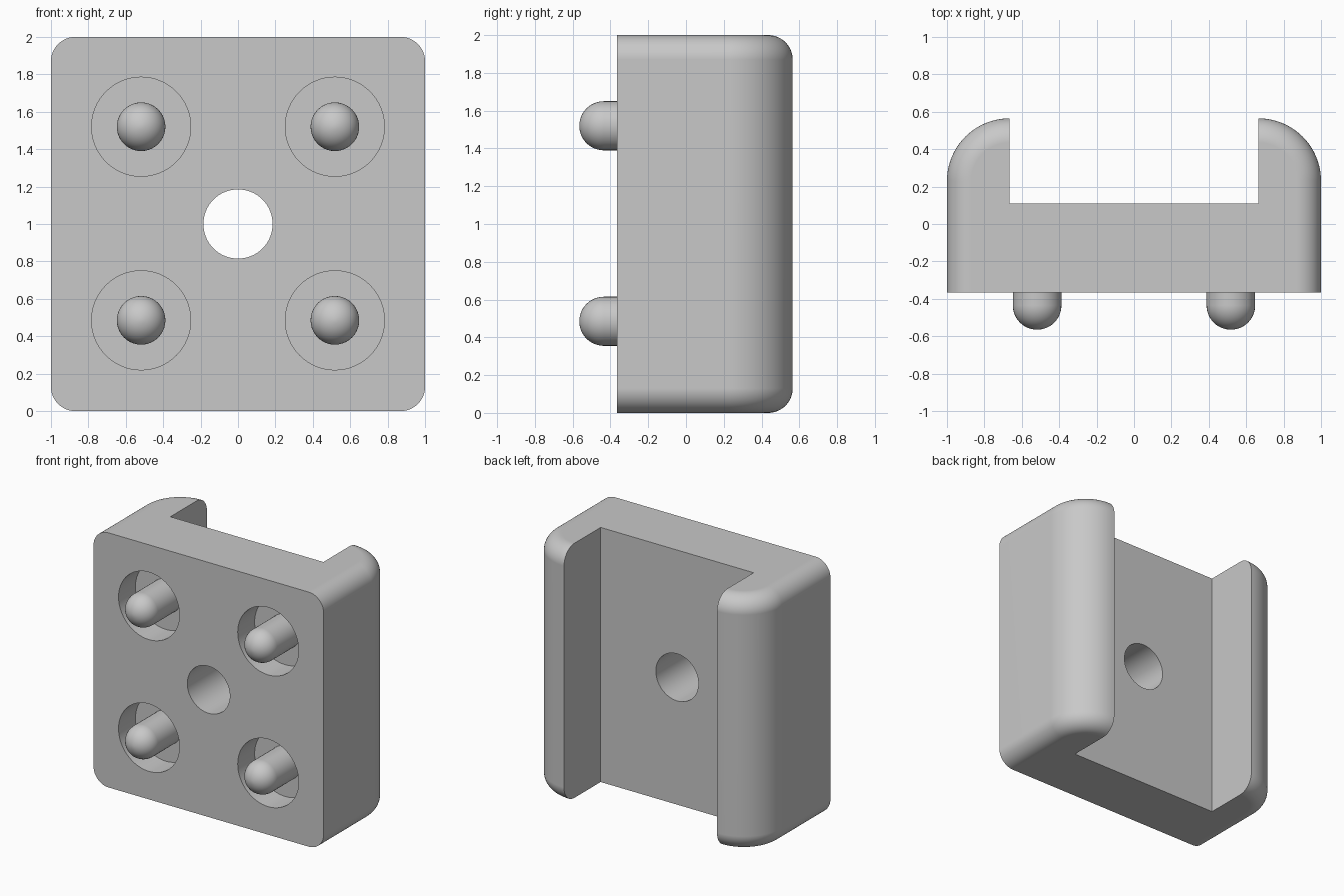
import bpy, bmesh
from math import sin, cos, pi, radians
from mathutils import Matrix

if "Cube" in bpy.data.objects:
    bpy.data.objects.remove(bpy.data.objects["Cube"])

FRONT, BACK = -0.365, 0.565      # body depth
SLOT_X, SLOT_Y = 0.665, 0.11     # rear channel
CORNER = 1 - SLOT_X              # large rear corner radius
FILLET = 0.13                    # top and bottom edge radius
PEG_X, PEG_Z = 0.518, (0.485, 1.52)

grey = bpy.data.materials.new("light_grey")
grey.use_nodes = True
colour = (0.58, 0.58, 0.58, 1)
grey.diffuse_color = colour
grey.node_tree.nodes["Principled BSDF"].inputs["Base Color"].default_value = colour


def finish(bm, name):
    bmesh.ops.recalc_face_normals(bm, faces=bm.faces)
    mesh = bpy.data.meshes.new(name)
    bm.to_mesh(mesh)
    bm.free()
    mesh.materials.append(grey)
    obj = bpy.data.objects.new(name, mesh)
    bpy.context.collection.objects.link(obj)
    return obj


def activate(obj):
    bpy.ops.object.select_all(action='DESELECT')
    obj.select_set(True)
    bpy.context.view_layer.objects.active = obj


def smooth(obj):
    activate(obj)
    bpy.ops.object.shade_smooth_by_angle(angle=radians(30))
    mod = obj.modifiers.new("flat_normals", 'WEIGHTED_NORMAL')
    mod.keep_sharp = True


def drill(name, x, z, radius, y0, y1):
    bm = bmesh.new()
    place = Matrix.Translation((x, (y0 + y1) / 2, z)) @ Matrix.Rotation(pi / 2, 4, 'X')
    bmesh.ops.create_cone(bm, cap_ends=True, segments=64, radius1=radius,
                          radius2=radius, depth=y1 - y0, matrix=place)
    return finish(bm, name)


def outline(inset):
    # Square at the front, rounded at the rear corners
    r, n = CORNER - inset, 20
    half = [(1 - inset, FRONT)]
    half += [(SLOT_X + r * cos(i / n * pi / 2), BACK - CORNER + r * sin(i / n * pi / 2))
             for i in range(n + 1)]
    return half + [(-x, y) for x, y in reversed(half)]


# Body: stacked outlines, inset near the top and bottom for the fillet
steps = 12
low = [(FILLET * (1 - sin(t)), FILLET * (1 - cos(t)))
       for t in [pi / 2 * (1 - i / steps) for i in range(steps + 1)]]
layers = low + [(2 - z, d) for z, d in reversed(low)]
bm = bmesh.new()
rings = [[bm.verts.new((x, y, z)) for x, y in outline(d)] for z, d in layers]
for a, b in zip(rings, rings[1:]):
    for i in range(len(a)):
        j = (i + 1) % len(a)
        bm.faces.new((a[i], a[j], b[j], b[i]))
bm.faces.new(rings[0])
bm.faces.new(rings[-1])
bmesh.ops.dissolve_limit(bm, angle_limit=0.001, verts=bm.verts, edges=bm.edges)
body = finish(bm, "body")

# Cutters: rear channel, centre hole and four peg pockets
bm = bmesh.new()
bmesh.ops.create_cube(bm, size=1, matrix=Matrix.Translation((0, SLOT_Y + 0.5, 1))
                      @ Matrix.Diagonal((2 * SLOT_X, 1, 3, 1)))
cutters = [finish(bm, "channel_cutter"), drill("hole_cutter", 0, 1, 0.185, -1, 1)]
for x in (-PEG_X, PEG_X):
    for z in PEG_Z:
        cutters.append(drill("pocket_cutter", x, z, 0.265, -1, FRONT + 0.21))
activate(body)
for cutter in cutters:
    cutter.hide_render = True
    mod = body.modifiers.new("cut", 'BOOLEAN')
    mod.operation, mod.solver, mod.object = 'DIFFERENCE', 'EXACT', cutter
    bpy.ops.object.modifier_apply(modifier=mod.name)
    bpy.data.objects.remove(cutter)
smooth(body)

# Round-ended pegs standing in the pockets
R, TIP = 0.13, -0.565
profile = [(0, FRONT + 0.22), (R, FRONT + 0.22)]
profile += [(R * cos(i / 12 * pi / 2), TIP + R - R * sin(i / 12 * pi / 2)) for i in range(13)]
for side, x in (("right", -PEG_X), ("left", PEG_X)):
    for level, z in zip(("lower", "upper"), PEG_Z):
        bm = bmesh.new()
        verts = [bm.verts.new((x + r, y, z)) for r, y in profile]
        edges = [bm.edges.new(pair) for pair in zip(verts, verts[1:])]
        bmesh.ops.spin(bm, geom=verts + edges, cent=(x, 0, z), axis=(0, 1, 0),
                       angle=2 * pi, steps=40)
        bmesh.ops.remove_doubles(bm, verts=bm.verts, dist=0.0005)
        smooth(finish(bm, f"{level}_{side}_peg"))
